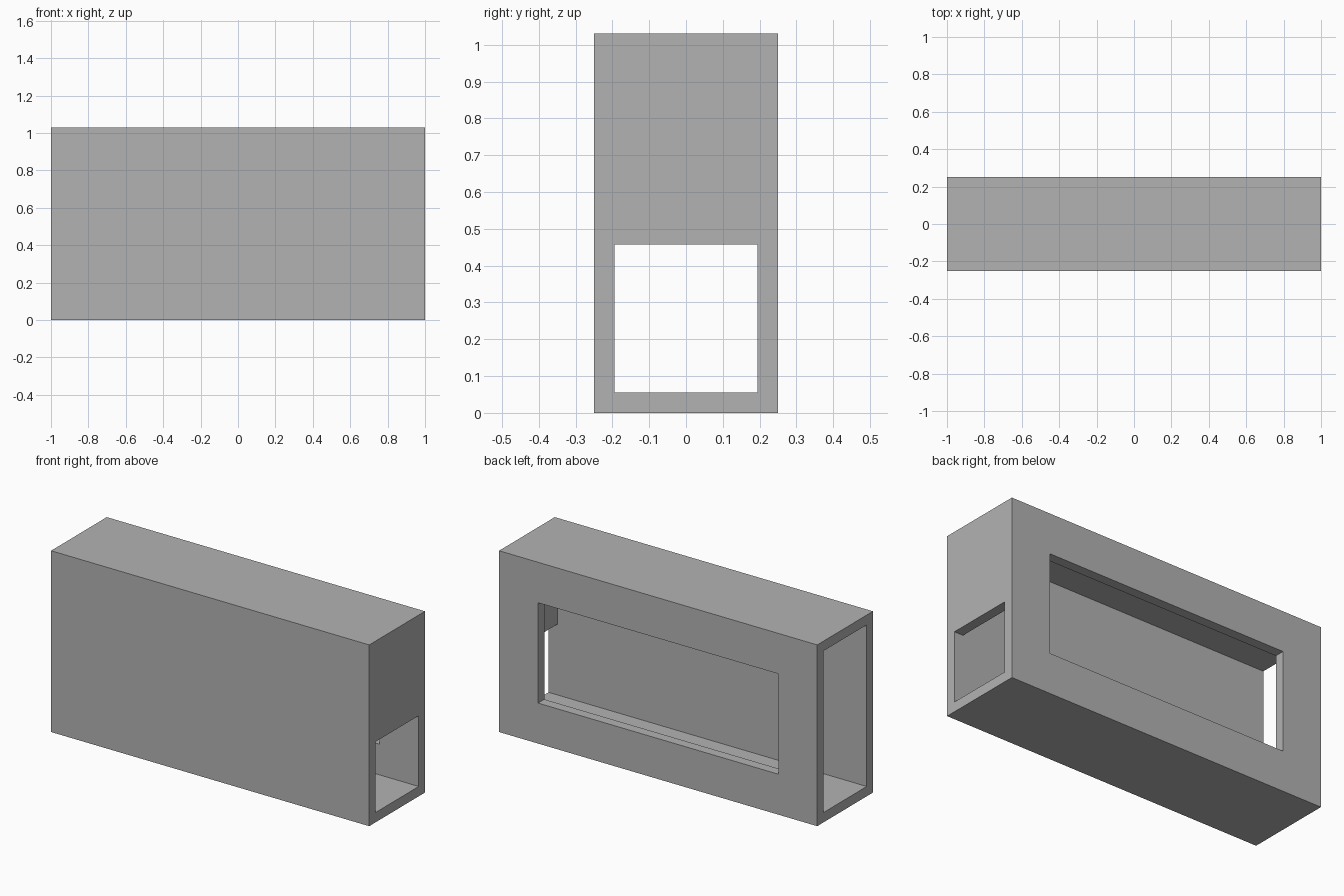
import bpy
import bmesh

old = bpy.data.objects.get("Cube")
if old:
    bpy.data.objects.remove(old, do_unlink=True)

LENGTH, DEPTH, HEIGHT = 2.0, 0.5, 1.03
WALL = 0.056
PORT_TOP = 0.458          # top of the small opening in the +x end
WINDOW_MARGIN = 0.23      # window frame above and below
WINDOW_SIDE = 0.245       # window frame at each end
OVER = 0.1                # how far cutters reach past the shell

grey = bpy.data.materials.new("plain_grey")
grey.use_nodes = True
colour = (0.45, 0.45, 0.45, 1.0)
grey.diffuse_color = colour
grey.node_tree.nodes["Principled BSDF"].inputs["Base Color"].default_value = colour


def prism(name, profile, y0, y1):
    """Extrude an x-z profile from y0 to y1."""
    bm = bmesh.new()
    face = bm.faces.new([bm.verts.new((x, y0, z)) for x, z in profile])
    grown = bmesh.ops.extrude_face_region(bm, geom=[face])["geom"]
    moved = [v for v in grown if isinstance(v, bmesh.types.BMVert)]
    bmesh.ops.translate(bm, verts=moved, vec=(0, y1 - y0, 0))
    bmesh.ops.recalc_face_normals(bm, faces=bm.faces)
    mesh = bpy.data.meshes.new(name)
    bm.to_mesh(mesh)
    bm.free()
    mesh.materials.append(grey)
    obj = bpy.data.objects.new(name, mesh)
    bpy.context.collection.objects.link(obj)
    return obj


def rectangle(x0, x1, z0, z1):
    return [(x0, z0), (x1, z0), (x1, z1), (x0, z1)]


def cut(target, cutter):
    """Subtract the cutter, then remove it."""
    cutter.hide_render = True
    mod = target.modifiers.new("cut", 'BOOLEAN')
    mod.operation = 'DIFFERENCE'
    mod.solver = 'EXACT'
    mod.object = cutter
    bpy.context.view_layer.objects.active = target
    bpy.ops.object.modifier_apply(modifier=mod.name)
    bpy.data.objects.remove(cutter, do_unlink=True)


half_x, half_y = LENGTH / 2, DEPTH / 2

# Outer shell
shell = prism("hollow_case", rectangle(-half_x, half_x, 0, HEIGHT), -half_y, half_y)

# Cavity: fully open at the -x end, low port through the +x end wall
inner_x, far_x = half_x - WALL, half_x + OVER
cavity_profile = [(-far_x, WALL), (far_x, WALL), (far_x, PORT_TOP),
                  (inner_x, PORT_TOP), (inner_x, HEIGHT - WALL), (-far_x, HEIGHT - WALL)]
cut(shell, prism("cavity_cutter", cavity_profile, -half_y + WALL, half_y - WALL))

# Wide window through the back wall
window_x = half_x - WINDOW_SIDE
window = rectangle(-window_x, window_x, WINDOW_MARGIN, HEIGHT - WINDOW_MARGIN)
cut(shell, prism("window_cutter", window, 0, half_y + OVER))
